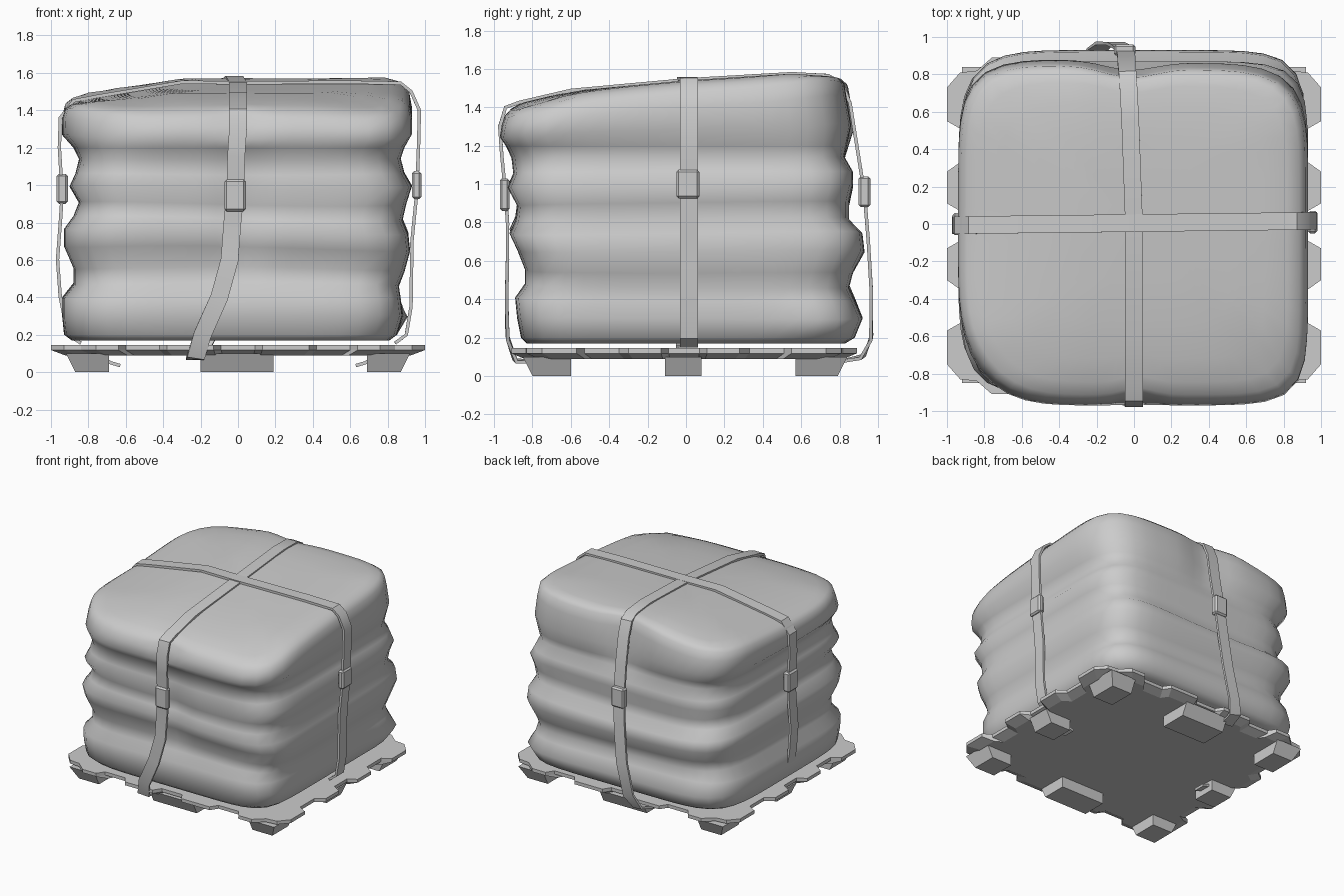
import bpy, bmesh, math
from mathutils import Vector

if "Cube" in bpy.data.objects:
    bpy.data.objects.remove(bpy.data.objects["Cube"])

grey = bpy.data.materials.new("plain grey")
grey.diffuse_color = (0.6, 0.6, 0.6, 1)
grey.use_nodes = True
grey.node_tree.nodes["Principled BSDF"].inputs["Base Color"].default_value = grey.diffuse_color


def make(name, bm, smooth=None):
    bmesh.ops.recalc_face_normals(bm, faces=bm.faces)
    me = bpy.data.meshes.new(name)
    bm.to_mesh(me)
    bm.free()
    me.materials.append(grey)
    ob = bpy.data.objects.new(name, me)
    bpy.context.collection.objects.link(ob)
    if smooth:
        bpy.ops.object.select_all(action='DESELECT')
        ob.select_set(True)
        bpy.context.view_layer.objects.active = ob
        bpy.ops.object.shade_smooth_by_angle(angle=math.radians(smooth))
    return ob


def lerp(pts, t):
    if t <= pts[0][0]:
        return pts[0][1]
    for (a, b), (c, d) in zip(pts, pts[1:]):
        if t <= c:
            return b + (d - b) * (t - a) / (c - a)
    return pts[-1][1]


def gauss(d, w):
    return math.exp(-(d / w) ** 2)


def loft(bm, rings):
    loops = [[bm.verts.new(p) for p in r] for r in rings]
    n = len(loops[0])
    for a, b in zip(loops, loops[1:]):
        for i in range(n):
            j = (i + 1) % n
            bm.faces.new((a[i], a[j], b[j], b[i]))
    bm.faces.new(loops[0])
    bm.faces.new(loops[-1])


# --- pallet deck: notched outline, tapered towards the underside
quarter = [(0.93, 0.08), (1, 0.12), (1, 0.29), (0.93, 0.34), (0.93, 0.52), (1, 0.56), (1, 0.74),
           (0.93, 0.82), (0.84, 0.83), (0.76, 0.90), (0.64, 0.90), (0.60, 0.84), (0.42, 0.84),
           (0.38, 0.90), (0.13, 0.90), (0.09, 0.84)]
half = quarter + [(-x, y) for x, y in reversed(quarter)]
outline = half + [(-x, -y) for x, y in half]
bm = bmesh.new()
loft(bm, [[(x * s, y * s - 0.01, z) for x, y in outline]
          for s, z in ((0.92, 0.088), (1, 0.118), (1, 0.145))])
make("pallet_deck", bm)


# --- pallet feet: tapered blocks around the rim
def foot(name, x0, x1, y0, y1):
    bm = bmesh.new()
    cx, cy = (x0 + x1) / 2, (y0 + y1) / 2
    dx, dy = (x1 - x0) / 2, (y1 - y0) / 2
    ox, oy = 0.05 * (cx > 0.3) - 0.05 * (cx < -0.3), 0.05 * (cy > 0.3) - 0.05 * (cy < -0.3)
    base = [(cx + i * dx, cy + j * dy) for i, j in ((-1, -1), (1, -1), (1, 1), (-1, 1))]
    top = [(x + (ox if (x - cx) * ox > 0 else 0), y + (oy if (y - cy) * oy > 0 else 0)) for x, y in base]
    loft(bm, [[(x, y, 0) for x, y in base], [(x, y, 0.1) for x, y in top]])
    make(name, bm)


spans_x = ((-0.87, -0.69), (-0.2, 0.19), (0.69, 0.87))
spans_y = ((-0.8, -0.6), (-0.11, 0.08), (0.57, 0.79))
for i, sx in enumerate(spans_x):
    for j, sy in enumerate(spans_y):
        if (i, j) != (1, 1):
            foot("pallet_foot", *sx, *sy)

# --- stacked load: lumpy rounded block; rows are height, left, right, front, back
ROWS = [(0.17, .89, .81, .83, .83), (0.20, .93, .85, .86, .88), (0.30, .94, .88, .88, .92),
        (0.40, .94, .87, .89, .88), (0.47, .88, .86, .84, .85), (0.55, .88, .89, .84, .87),
        (0.66, .93, .92, .88, .93), (0.75, .93, .91, .92, .92), (0.82, .88, .88, .89, .85),
        (0.90, .85, .90, .88, .85), (0.99, .90, .93, .93, .87), (1.06, .87, .89, .90, .87),
        (1.14, .85, .87, .91, .83), (1.20, .88, .89, .94, .85), (1.27, .94, .93, .97, .88),
        (1.36, .94, .93, .96, .86)]
TOP_Y = [(-.97, 1.36), (-.87, 1.42), (-.6, 1.485), (0, 1.54), (.55, 1.575), (.78, 1.56), (.9, 1.52)]
TOP_X = [(-.95, -.12), (-.8, -.08), (-.3, 0), (.8, 0), (.88, -.02), (.95, -.07)]
N = 72


def top_height(x, y):
    corner = 0.03 * gauss(x - 0.85, 0.3) * gauss(y + 0.85, 0.3)
    slope = lerp(TOP_X, x)
    if x < 0:
        slope *= 1 - 0.7 * min(1, max(0, -y / 0.9))
    return lerp(TOP_Y, y) + slope - corner


def outline_point(k, row, s=1.0):
    a = 2 * math.pi * (k + 0.5) / N
    c, d = math.cos(a), math.sin(a)
    z = row[0]
    high = min(1, max(0, (z - 1.1) / 0.2))
    # corners are softer on the left, and on two opposite corners of the top sack
    e = 6.5 + c - 4 * max(0, c * d) * high
    r = 1 / (abs(c) ** e + abs(d) ** e) ** (1 / e)
    x = r * c * (row[2] if c > 0 else row[1])
    y = r * d * (row[4] if d > 0 else row[3])
    # pinches where the long strap pulls the load in
    if d < 0 and 0.45 < z < 1.3:
        y += 0.035 * gauss(x - 0.03, 0.13) * abs(d) * math.sin(math.pi * (z - 0.45) / 0.85)
    if d < 0 and z > 1.3:
        y += 0.04 * gauss(x - 0.02, 0.12) * abs(d)
    if d > 0:
        y -= (0.065 * gauss(x + 0.02, 0.2) + 0.025 * max(0, min(1, x / 0.4))) * d * high
    # bottom sack bulging out at the back right corner
    if c > 0:
        x += 0.05 * gauss(y - 0.72, 0.18) * gauss(z - 0.28, 0.06)
    return x * s, y * s


rings = []
for row in ROWS:
    ring = []
    for k in range(N):
        x, y = outline_point(k, row)
        z = row[0]
        # uneven folds between the layers
        z += 0.016 * math.sin(math.pi * min(1, max(0, z - 0.2))) * math.sin(2.3 * x + 1.1 * y + 5 * z)
        if row[0] > 1.2:
            z = 1.2 + (row[0] - 1.2) / 0.2 * (top_height(x, y) - 0.03 - 1.2)
        ring.append((x, y, z))
    rings.append(ring)
for s, drop in ((0.985, 0.02), (0.95, 0.003), (0.88, 0), (0.75, 0), (0.55, 0), (0.3, 0), (0.02, 0)):
    ring = []
    for k in range(N):
        x, y = outline_point(k, ROWS[-1], s)
        ring.append((x, y, top_height(x, y) - drop))
    rings.append(ring)
bm = bmesh.new()
loft(bm, rings)
make("stacked_sacks", bm, 120)


# --- straps: flat ribbons swept along a path
def strap(name, path, side, width=0.094, thick=0.018):
    pts = [Vector(p) for p in path]
    side = Vector(side)
    bm = bmesh.new()
    rings = []
    for i, p in enumerate(pts):
        t = (pts[min(i + 1, len(pts) - 1)] - pts[max(i - 1, 0)]).normalized()
        w = (side - t * side.dot(t)).normalized()
        n = t.cross(w).normalized()
        rings.append([p + w * (a * width / 2) + n * (b * thick / 2)
                      for a, b in ((-1, -1), (1, -1), (1, 1), (-1, 1))])
    loft(bm, rings)
    return make(name, bm, 35)


side_path = [(-.84, .155), (-.91, .2), (-.95, .4), (-.965, .6), (-.95, .8), (-.94, .95), (-.955, 1.2),
             (-.95, 1.36), (-.88, 1.45), (-.75, 1.475), (-.3, 1.55), (0, 1.547), (.6, 1.55), (.87, 1.545),
             (.925, 1.5), (.97, 1.4), (.965, 1.2), (.955, .95), (.93, .7), (.925, .35), (.9, .2), (.84, .155)]
strap("side_strap", [(x, 0.005 + 0.012 * x, z) for x, z in side_path], (0, 1, 0))
strap("long_strap", [
    (-.23, -.80, .075), (-.225, -.89, .08), (-.19, -.93, .2), (-.1, -.935, .4), (-.045, -.93, .6),
    (-.03, -.93, .8), (-.015, -.94, .95), (-.01, -.96, 1.15), (0, -.97, 1.3), (0, -.94, 1.4),
    (0, -.87, 1.425), (0, -.6, 1.488), (0, 0, 1.543), (-.02, .55, 1.575), (-.03, .74, 1.565),
    (-.035, .81, 1.53), (-.04, .855, 1.42), (-.04, .89, 1.2), (-.05, .93, .95), (-.07, .95, .7),
    (-.1, .965, .45), (-.16, .965, .2), (-.21, .92, .1), (-.23, .80, .075)], (1, 0, 0))
# loose strap ends under the deck
for s in (-1, 1):
    strap("strap_end", [(s * .72, 0, .075), (s * .68, 0, .05), (s * .63, 0, .035)], (0, 1, 0))


# --- buckles: chamfered blocks on each side
def buckle(name, loc, size):
    bm = bmesh.new()
    bmesh.ops.create_cube(bm, size=1)
    for v in bm.verts:
        v.co = Vector(loc) + Vector(c * d for c, d in zip(v.co, size))
    bmesh.ops.bevel(bm, geom=list(bm.edges), offset=0.012, segments=1, affect='EDGES')
    make(name, bm)


buckle("front_buckle", (-.015, -.945, .945), (.115, .05, .17))
buckle("back_buckle", (-.05, .93, .96), (.115, .06, .16))
buckle("right_buckle", (.955, .01, 1.0), (.05, .12, .15))
buckle("left_buckle", (-.94, 0, .98), (.06, .12, .16))
